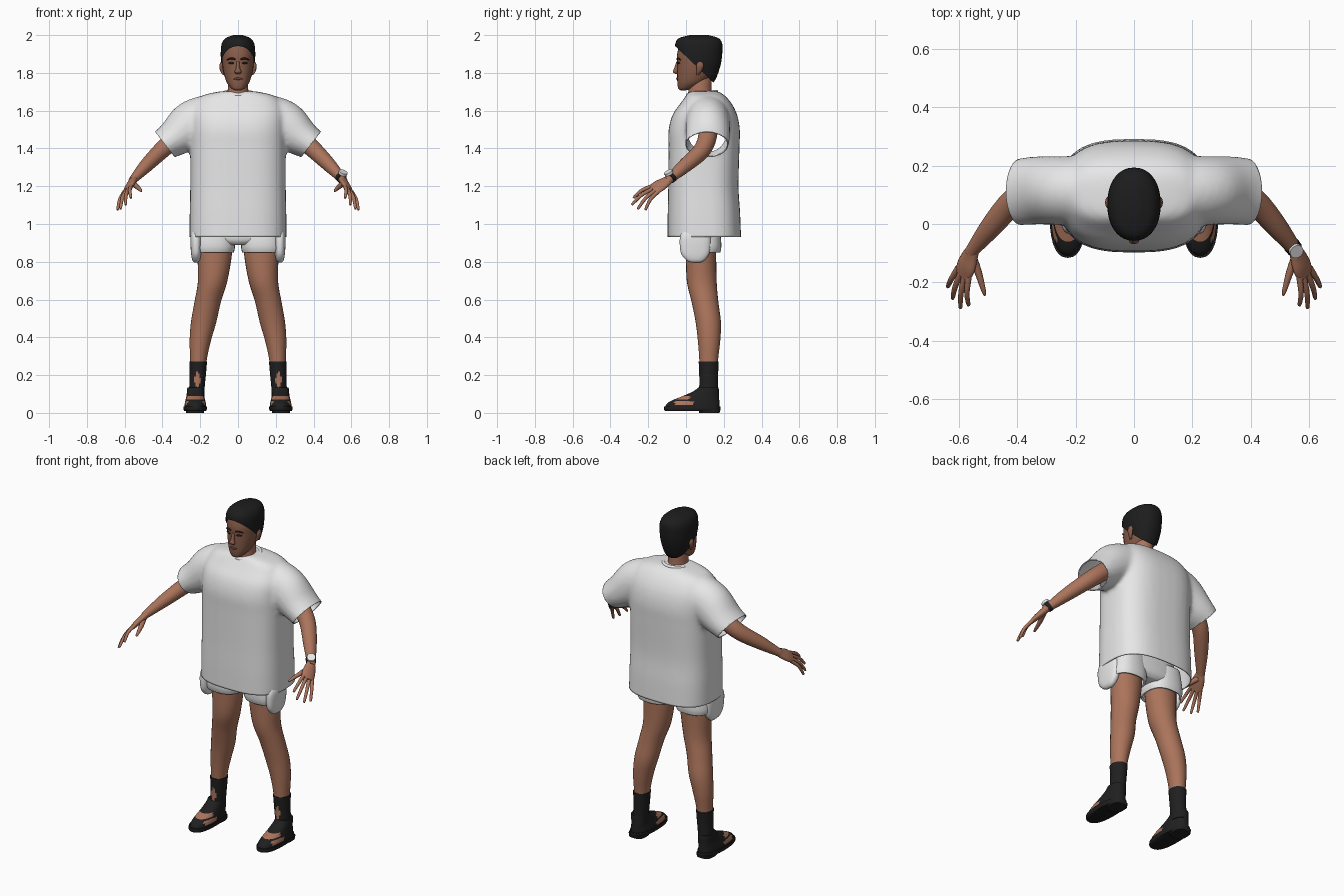
import bpy, bmesh, math
from mathutils import Vector

if "Cube" in bpy.data.objects:
    bpy.data.objects.remove(bpy.data.objects["Cube"])

X, Y, Z = Vector((1, 0, 0)), Vector((0, 1, 0)), Vector((0, 0, 1))


def material(name, *rgb):
    m = bpy.data.materials.new(name)
    m.use_nodes = True
    m.diffuse_color = (*rgb, 1)
    m.node_tree.nodes["Principled BSDF"].inputs["Base Color"].default_value = (*rgb, 1)
    return m


WHITE = material("cotton_white", .8, .8, .8)
SKIN = material("skin", .41, .175, .105)
FACE = material("face_skin", .25, .11, .068)
HAIR = material("hair_black", .012, .012, .013)
BLACK = material("shoe_black", .014, .014, .015)
BROW = material("brow_dark", .03, .015, .01)
LIP = material("lip_brown", .15, .06, .045)


def spline(keys, steps):
    """Catmull-Rom interpolation through rows of numbers."""
    out = []
    for i in range(len(keys) - 1):
        p = [keys[max(0, min(len(keys) - 1, i + k))] for k in (-1, 0, 1, 2)]
        for s in range(steps):
            t = s / steps
            out.append([b + .5 * t * (c - a + t * (2*a - 5*b + 4*c - d + t * (3*(b - c) + d - a)))
                        for a, b, c, d in zip(*p)])
    return out + [list(keys[-1])]


def finish(obj, mirror):
    obj.select_set(True)
    bpy.context.view_layer.objects.active = obj
    bpy.ops.object.shade_smooth_by_angle(angle=math.radians(50))
    obj.select_set(False)
    if mirror:
        obj.modifiers.new("Mirror", "MIRROR")
    return obj


def loft(name, rows, mats, side=X, normal=None, power=2, n=28, steps=5,
         mirror=False, caps=True, rule=None):
    """Skin rings (x, y, z, radius along side, radius across) along a smooth path."""
    rows = spline(rows, steps)
    pts = [Vector(r[:3]) for r in rows]
    bm = bmesh.new()
    rings = []
    for i, r in enumerate(rows):
        d = normal or (pts[min(i + 1, len(pts) - 1)] - pts[max(i - 1, 0)]).normalized()
        u = (side - d * side.dot(d)).normalized()
        v = d.cross(u)
        ring = []
        for k in range(n):
            a = 2 * math.pi * k / n
            c, s = math.cos(a), math.sin(a)
            cu = math.copysign(abs(c) ** (2 / power), c) * r[3]
            sv = math.copysign(abs(s) ** (2 / power), s) * r[4]
            ring.append(bm.verts.new(pts[i] + u * cu + v * sv))
        rings.append(ring)
    for a, b in zip(rings, rings[1:]):
        for k in range(n):
            bm.faces.new((a[k], a[k - 1], b[k - 1], b[k]))
    if caps:
        bm.faces.new(rings[0])
        bm.faces.new(rings[-1])
    bmesh.ops.recalc_face_normals(bm, faces=bm.faces)
    if rule:
        for f in bm.faces:
            f.material_index = int(rule(f.calc_center_median()))
    me = bpy.data.meshes.new(name)
    bm.to_mesh(me)
    bm.free()
    for m in mats:
        me.materials.append(m)
    obj = bpy.data.objects.new(name, me)
    bpy.context.collection.objects.link(obj)
    return finish(obj, mirror)


def stack(name, levels, mats, x=0, **kw):
    """Horizontal rings given as (z, half width, front y, back y)."""
    return loft(name, [(x, (f + b) / 2, z, w, (b - f) / 2) for z, w, f, b in levels],
                mats, normal=Z, **kw)


def cut(obj, co, no, keep=lambda v: True):
    """Slice away everything beyond a plane."""
    bm = bmesh.new()
    bm.from_mesh(obj.data)
    faces = [f for f in bm.faces if all(keep(v.co) for v in f.verts)]
    geom = set(faces) | {e for f in faces for e in f.edges} | {v for f in faces for v in f.verts}
    bmesh.ops.bisect_plane(bm, geom=list(geom), plane_co=co, plane_no=no, clear_outer=True)
    bm.to_mesh(obj.data)
    bm.free()


# Shirt: torso and sleeves fused, then opened at the hem and cuffs
shirt = stack("shirt", [(.88, .257, -.098, .293), (1.05, .256, -.097, .287), (1.2, .253, -.094, .278),
                        (1.4, .253, -.093, .283), (1.5, .253, -.092, .285), (1.58, .25, -.07, .27),
                        (1.64, .23, -.028, .24), (1.68, .19, .0, .205), (1.703, .09, .015, .17)],
              [WHITE], power=2.8, n=40)
sleeves = [loft("sleeve", [(s * .1, .115, 1.58, .1, .1), (s * .17, .115, 1.56, .115, .122),
                           (s * .25, .115, 1.52, .118, .127), (s * .33, .115, 1.46, .117, .102),
                           (s * .39, .11, 1.42, .115, .085), (s * .44, .105, 1.38, .113, .085)],
                [WHITE], side=Y) for s in (1, -1)]
for o in sleeves + [shirt]:
    o.select_set(True)
bpy.context.view_layer.objects.active = shirt
bpy.ops.object.join()
remesh = shirt.modifiers.new("Fuse", "REMESH")
remesh.mode, remesh.voxel_size = "VOXEL", .012
relax = shirt.modifiers.new("Relax", "SMOOTH")
relax.iterations, relax.factor = 8, .5
for m in ("Fuse", "Relax"):
    bpy.ops.object.modifier_apply(modifier=m)
shirt.select_set(False)
cut(shirt, (0, 0, .932), (0, 0, -1))
for s in (1, -1):
    cut(shirt, (s * .39, .11, 1.425), (s * .79, 0, -.61), lambda c: c.x * s > .275)
shirt.data.materials.clear()
shirt.data.materials.append(WHITE)
shirt.data.polygons.foreach_set("material_index", [0] * len(shirt.data.polygons))
finish(shirt, False)
hem = shirt.modifiers.new("Thickness", "SOLIDIFY")
hem.thickness = .006

bpy.ops.mesh.primitive_torus_add(location=(0, .085, 1.692), rotation=(.12, 0, 0),
                                 major_radius=.076, minor_radius=.01, major_segments=36, minor_segments=10)
collar = bpy.context.object
collar.name = "collar"
collar.data.materials.append(WHITE)
finish(collar, False)

# Shorts
stack("shorts_seat", [(.89, .08, .0, .16), (.92, .2, -.02, .18), (1.0, .2, -.02, .18), (1.1, .18, -.01, .17)],
      [WHITE], power=2.6)
legs = stack("shorts_legs", [(1.0, .095, -.02, .18), (.93, .108, -.03, .185), (.88, .112, -.03, .187),
                             (.85, .106, -.022, .182)], [WHITE], x=.128, power=2.5, mirror=True, caps=False)
legs.modifiers.new("Thickness", "SOLIDIFY").thickness = .012
stack("shorts_side_panels", [(.795, .008, .03, .075), (.81, .02, .0, .1), (.85, .027, -.028, .125),
                             (.93, .03, -.032, .13), (.97, .02, -.01, .11)],
      [WHITE], x=.222, power=2.6, mirror=True)

# Legs, socks and shoes
loft("legs", [(.12, .08, .95, .09, .082), (.123, .08, .85, .092, .08), (.134, .083, .7, .078, .079),
              (.16, .1, .59, .07, .071), (.182, .118, .48, .067, .067), (.2, .122, .38, .056, .059),
              (.21, .12, .27, .043, .049), (.218, .12, .1, .034, .043)],
     [SKIN], normal=-Z, mirror=True)
loft("socks", [(.211, .12, .272, .047, .053), (.213, .12, .2, .043, .05), (.217, .12, .14, .041, .05),
               (.22, .12, .08, .042, .055)], [BLACK, SKIN], normal=-Z, mirror=True, steps=8,
     rule=lambda c: c.y < .09 and abs(c.x - .215) < .02 - abs(c.z - .175) * .4)
stack("shoe_uppers", [(.03, .058, -.11, .178), (.05, .056, -.1, .177), (.068, .052, -.07, .176),
                      (.09, .047, -.015, .175), (.115, .044, .04, .175), (.135, .042, .065, .172)],
      [BLACK, SKIN], x=.226, power=2.3, n=36, mirror=True,
      rule=lambda c: (-.06 < c.y < .03 and .042 < c.z < .066 and abs(c.x - .226) > .025)
      or (c.y < .02 and .074 < c.z < .09))
stack("shoe_soles", [(.01, .057, -.11, .18), (.018, .062, -.116, .183), (.034, .062, -.115, .182)],
      [BLACK], x=.227, power=2.4, mirror=True, steps=2)
stack("shoe_heels", [(0, .047, .07, .178), (.02, .05, .065, .181)], [BLACK], x=.227, power=3,
      mirror=True, steps=1)

# Arms and hands
loft("arms", [(.28, .12, 1.5, .05, .05), (.36, .105, 1.43, .048, .048), (.42, .07, 1.375, .045, .044),
              (.49, -.01, 1.305, .038, .036), (.55, -.085, 1.24, .025, .023), (.56, -.1, 1.228, .025, .02)],
     [SKIN], side=Y, mirror=True)
across = Vector((.075, .07, -.065)).normalized()
knuckle = Vector((.584, -.165, 1.185))
loft("palms", [(.55, -.085, 1.24, .022, .02), (.562, -.112, 1.22, .033, .019),
               (.575, -.145, 1.2, .04, .017), (.588, -.175, 1.178, .036, .012)],
     [SKIN], side=across, mirror=True, n=20)
tips = {"index": (-.028, (.567, -.278, 1.138)), "middle": (-.009, (.595, -.287, 1.102)),
        "ring": (.01, (.622, -.255, 1.08)), "little": (.028, (.638, -.215, 1.075))}
for finger, (shift, tip) in tips.items():
    root, tip = knuckle + across * shift, Vector(tip)
    bend = root.lerp(tip, .5) + Vector((.006, -.006, .008))
    end = bend.lerp(tip, .93)
    loft(finger + "_fingers", [(*root, .011, .011), (*bend, .0095, .0095), (*end, .007, .007), (*tip, .002, .002)],
         [SKIN], side=across, mirror=True, n=10, steps=3)
loft("thumbs", [(.556, -.11, 1.215, .016, .016), (.534, -.165, 1.197, .013, .013),
                (.515, -.23, 1.178, .008, .008), (.511, -.246, 1.173, .002, .002)],
     [SKIN], side=across, mirror=True, n=10, steps=3)

# Wristwatch on the left wrist
wrist, along = Vector((.545, -.079, 1.246)), Vector((.6, -.75, -.65)).normalized()
loft("watch_strap", [(*(wrist - along * .011), .03, .028), (*(wrist + along * .011), .029, .027)],
     [BLACK], side=Y, steps=1)
face_dir = (Z - along * along.z).normalized()
bpy.ops.mesh.primitive_cylinder_add(vertices=24, radius=.024, depth=.014, location=wrist + face_dir * .03,
                                    rotation=face_dir.to_track_quat("Z", "Y").to_euler())
watch = bpy.context.object
watch.name = "watch_face"
watch.data.materials.append(WHITE)
finish(watch, False)

# Head and neck
stack("neck", [(1.64, .062, .01, .15), (1.7, .055, .012, .135), (1.76, .053, .015, .135), (1.8, .05, .02, .13)],
      [SKIN])
stack("head", [(1.708, .018, -.03, .0), (1.718, .036, -.041, .035), (1.75, .06, -.046, .1),
               (1.8, .076, -.047, .15), (1.85, .083, -.047, .172), (1.9, .084, -.047, .177),
               (1.95, .074, -.03, .165), (1.985, .04, .01, .13)], [FACE], power=2.2)
loft("nose", [(0, -.045, 1.86, .007, .006), (0, -.052, 1.825, .011, .011), (0, -.056, 1.805, .018, .013),
              (0, -.047, 1.793, .011, .006)], [FACE], normal=-Z, n=14)
loft("ears", [(.076, .062, 1.79, .005, .008), (.085, .07, 1.81, .009, .014), (.089, .074, 1.84, .01, .02),
              (.084, .074, 1.862, .005, .01)], [FACE], normal=Z, mirror=True, n=14)
hair = stack("hair", [(1.74, .058, .0, .14), (1.78, .074, -.02, .163), (1.85, .089, -.05, .185),
                      (1.92, .091, -.057, .193), (1.96, .084, -.055, .19), (1.985, .064, -.035, .17),
                      (2.0, .025, .02, .12)], [HAIR], power=2.2, n=36)
cut(hair, (0, -.04, 1.925), (0, -.18, -.19))
finish(hair, False)

# Facial features
loft("eyebrows", [(.014, -.047, 1.871, .004, .004), (.035, -.044, 1.877, .005, .005),
                  (.058, -.03, 1.869, .003, .003)], [BROW], side=Z, mirror=True, n=8)
loft("eyes", [(.02, -.045, 1.851, .002, .002), (.035, -.042, 1.853, .006, .005),
              (.052, -.032, 1.852, .002, .002)], [BROW], side=Z, mirror=True, n=10)
loft("lips", [(-.024, -.041, 1.768, .002, .003), (0, -.046, 1.769, .007, .006),
              (.024, -.041, 1.768, .002, .003)], [LIP], side=Z, n=10)
